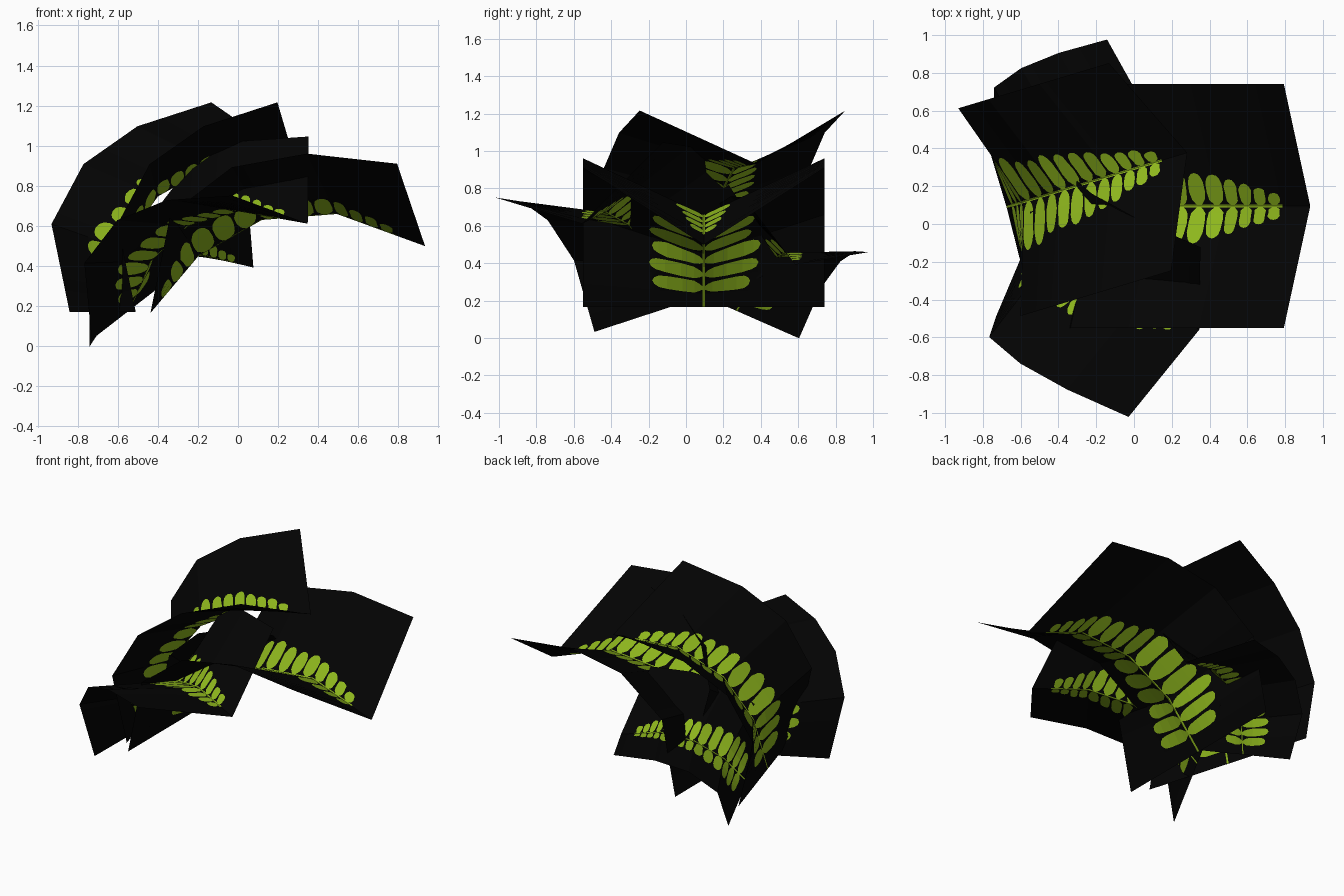
import bpy, bmesh, math, random
from mathutils import Vector

if "Cube" in bpy.data.objects:
    bpy.data.objects.remove(bpy.data.objects["Cube"])

random.seed(4)


def material(name, rgb):
    m = bpy.data.materials.new(name)
    m.diffuse_color = (*rgb, 1)
    m.use_nodes = True
    m.node_tree.nodes["Principled BSDF"].inputs["Base Color"].default_value = m.diffuse_color
    return m


BLACK = material("card_black", (0.001, 0.001, 0.001))
GREEN = material("leaf_green", (0.27, 0.47, 0.012))

# Side profile of an arching frond (forward, up): folded-up edges and sunken midrib
EDGE = [(0, 0), (.10, .495), (.406, .728), (.78, .796), (1.23, .746)]
RIB = [(0, 0), (.24, .285), (.556, .465), (.93, .495), (1.37, .335)]
HALF = 0.645
TIP_ANGLE = 6.3
SLOTS = [4, 3, 4, 6]           # leaflet slots in each bent segment
LAST_LEAFLET = 15
STEM = 0.011                   # stem half width, as fraction of the wing

# Leaflet outline: (distance along leaflet, half width in slot units)
LEAFLET = [(0.05, .26), (0.16, .40), (0.4, .45), (0.7, .44), (0.87, .36), (0.96, .22), (1, 0)]


def lerp(a, b, t):
    return a[0] + (b[0] - a[0]) * t, a[1] + (b[1] - a[1]) * t


def frond(name, root, scale, side, tip_dir, droop=0):
    root, y, t = Vector(root), Vector(side).normalized(), Vector(tip_dir)
    t = (t - y * t.dot(y)).normalized()
    zt = t.cross(y)
    a = math.radians(TIP_ANGLE - droop)
    x = t * math.cos(a) + zt * math.sin(a)
    z = x.cross(y)

    def point(u, v, sign):
        """Point on the folded card: u along the rib (0-4), v from rib to edge."""
        k = min(int(u), 3)
        p = lerp(lerp(RIB[k], RIB[k + 1], u - k), lerp(EDGE[k], EDGE[k + 1], u - k), v)
        return root + scale * (x * p[0] + z * p[1] + y * (sign * v * HALF))

    bm = bmesh.new()

    def face(corners, sign, mat):
        vs = [bm.verts.new(point(u, v, sign)) for u, v in corners]
        f = bm.faces.new(vs if sign < 0 else vs[::-1])
        f.material_index = mat

    for sign in (1, -1):
        index = 0
        for k, n in enumerate(SLOTS):
            for j in range(n):
                u0, u1 = k + j / n, k + (j + 1) / n
                reach = 0.52 * max(0, 1 - index / 15.6) ** .7 * random.uniform(.9, 1.06)
                if index == 1:
                    reach *= 0.82
                has_leaf = 0 < index < LAST_LEAFLET
                # stem strip beside the midrib
                face([(u0, 0), (u1, 0), (u1, STEM), (u0, STEM)], sign,
                     1 if index < LAST_LEAFLET else 0)
                if not has_leaf:
                    face([(u0, STEM), (u1, STEM), (u1, 1), (u0, 1)], sign, 0)
                    index += 1
                    continue
                # columns of (v, lower edge, upper edge) across the slot
                cols = [(STEM, .30, .55)]
                for d, h in LEAFLET:
                    c = .44 + .1 * d
                    h = h * random.uniform(.85, 1.05)
                    cols.append((STEM + d * reach, max(c - h, .02), min(c + h, .98)))
                cols.append((1, .54, .54))
                cols = [(v, u0 + (u1 - u0) * a, u0 + (u1 - u0) * b) for v, a, b in cols]
                for (va, la, ha), (vb, lb, hb) in zip(cols, cols[1:]):
                    face([(u0, va), (la, va), (lb, vb), (u0, vb)], sign, 0)
                    face([(ha, va), (u1, va), (u1, vb), (hb, vb)], sign, 0)
                    if ha - la > 1e-5:
                        face([(la, va), (ha, va), (hb, vb), (lb, vb)], sign, 1)
                index += 1
    bmesh.ops.remove_doubles(bm, verts=bm.verts, dist=1e-5)
    me = bpy.data.meshes.new(name)
    bm.to_mesh(me)
    bm.free()
    me.materials.append(BLACK)
    me.materials.append(GREEN)
    ob = bpy.data.objects.new(name, me)
    bpy.context.collection.objects.link(ob)


# Four fronds: root, scale, sideways direction, tip direction, extra droop in degrees
frond("frond_large", (-.437, .095, .165), 1.0, (0, 1, 0), (.45, 0, -.05))
frond("frond_tall", (-.675, .09, .17), .89, (-.33, 1.1, 0), (.37, .11, .12))
frond("frond_front", (-.54, -.04, .18), .79, (.373, .882, .289), (.32, -.155, .06), 6.2)
frond("frond_small_back", (-.645, .27, .145), .585, (-.252, .885, -.388), (.25, .08, .02), 5.8)
